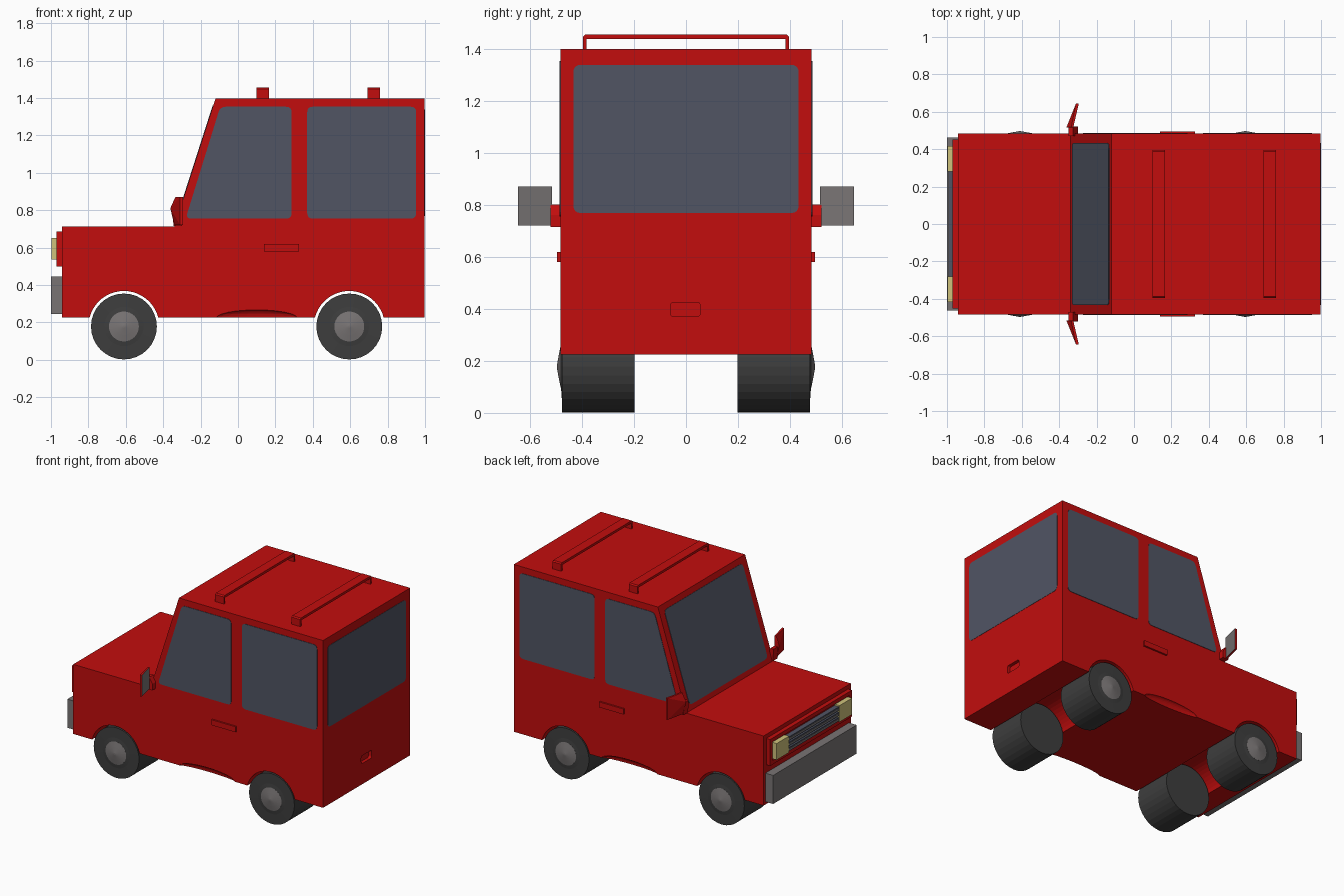
import bpy, bmesh, math
from mathutils import Vector as V

if "Cube" in bpy.data.objects:
    bpy.data.objects.remove(bpy.data.objects["Cube"])


def material(name, rgb):
    m = bpy.data.materials.new(name)
    m.diffuse_color = (*rgb, 1)
    m.use_nodes = True
    m.node_tree.nodes["Principled BSDF"].inputs["Base Color"].default_value = m.diffuse_color
    return m


RED = material("red paint", (0.54, 0.004, 0.004))
GLASS = material("tinted glass", (0.082, 0.09, 0.127))
RUBBER = material("tyre rubber", (0.047, 0.047, 0.047))
METAL = material("grey metal", (0.19, 0.175, 0.175))
LAMP = material("lamp yellow", (0.62, 0.54, 0.2))
X, Y, Z = V((1, 0, 0)), V((0, 1, 0)), V((0, 0, 1))


def finish(name, bm, *mats):
    bmesh.ops.recalc_face_normals(bm, faces=bm.faces)
    me = bpy.data.meshes.new(name)
    bm.to_mesh(me)
    bm.free()
    for m in mats:
        me.materials.append(m)
    ob = bpy.data.objects.new(name, me)
    bpy.context.collection.objects.link(ob)
    return ob


def prism(name, pts, o, u, v, w, mat):
    """Flat profile in the plane (o, u, v), extruded along w."""
    bm = bmesh.new()
    f = bm.faces.new([bm.verts.new(V(o) + u * a + v * b) for a, b in pts])
    r = bmesh.ops.extrude_face_region(bm, geom=[f])
    bmesh.ops.translate(bm, vec=w, verts=[g for g in r["geom"] if isinstance(g, bmesh.types.BMVert)])
    return finish(name, bm, mat)


def box(name, lo, hi, mat):
    d = V(hi) - V(lo)
    return prism(name, [(0, 0), (d.x, 0), (d.x, d.y), (0, d.y)], lo, X, Y, Z * d.z, mat)


def rounded(pts, r, n=4):
    """Round the corners of a polygon."""
    out = []
    for i, p in enumerate(pts):
        p = V(p)
        a = p + (V(pts[i - 1]) - p).normalized() * r
        b = p + (V(pts[(i + 1) % len(pts)]) - p).normalized() * r
        for k in range(n + 1):
            t = k / n
            out.append(a * (1 - t) ** 2 + p * 2 * t * (1 - t) + b * t * t)
    return out


def rect(a, b, c, d):
    return [(a, c), (b, c), (b, d), (a, d)]


# Body shell with wheel arches in the side profile
HW, BOT, AXLE, ARCH = 0.483, 0.225, 0.178, 0.19
WHEELS = (-0.61, 0.595)


def arch(cx):
    s = math.asin((BOT - AXLE) / ARCH)
    return [(cx - ARCH * math.cos(s + (math.pi - 2 * s) * k / 20),
             AXLE + ARCH * math.sin(s + (math.pi - 2 * s) * k / 20)) for k in range(21)]


profile = ([(-0.94, BOT)] + arch(WHEELS[0]) + arch(WHEELS[1]) +
           [(0.998, BOT), (0.998, 1.398), (-0.12, 1.398), (-0.34, 0.713), (-0.94, 0.713)])
body = prism("body", profile, (0, -HW, 0), X, Z, Y * 2 * HW, RED)


def cut(cutter):
    cutter.hide_render = True
    cutter.hide_viewport = True
    cutter.display_type = 'WIRE'
    m = body.modifiers.new("cut", 'BOOLEAN')
    m.operation, m.solver, m.object = 'DIFFERENCE', 'EXACT', cutter


# Recessed rear handle and sill scoops
cut(prism("rear_handle_cutter", rounded(rect(-0.06, 0.055, 0.37, 0.425), 0.015),
          (0.975, 0, 0), Y, Z, X * 0.1, RED))
for s in (-1, 1):
    bm = bmesh.new()
    bmesh.ops.create_uvsphere(bm, u_segments=24, v_segments=12, radius=1)
    for vt in bm.verts:
        vt.co = V((0.1 + vt.co.x * 0.22, s * 0.486 + vt.co.y * 0.03, 0.223 + vt.co.z * 0.044))
    cut(finish("sill_scoop_cutter", bm, RED))

# Side windows, door handles
T = 0.003
front_pane = [(-0.28, 0.755), (0.287, 0.755), (0.287, 1.353), (-0.095, 1.353)]
for s, side in ((-1, "right"), (1, "left")):
    o, w = (0, s * (HW - 0.002), 0), Y * s * (T + 0.002)
    prism(side + "_front_window", rounded(front_pane, 0.03), o, X, Z, w, GLASS)
    prism(side + "_rear_window", rounded(rect(0.37, 0.953, 0.755, 1.353), 0.03), o, X, Z, w, GLASS)
    a, b = sorted((s * 0.475, s * 0.495))
    box(side + "_door_handle", (0.14, a, 0.58), (0.327, b, 0.618), RED)

# Rear window and sloping windscreen
prism("rear_window", rounded(rect(-0.433, 0.433, 0.768, 1.338), 0.03),
      (0.996, 0, 0), Y, Z, X * 0.004, GLASS)
slope = V((0.22, 0, 0.685))
L = slope.length
slope.normalize()
out = V((-slope.z, 0, slope.x))
prism("windscreen", rounded(rect(-0.433, 0.433, 0.035, L - 0.04), 0.03),
      V((-0.34, 0, 0.713)) - out * 0.002, Y, slope, out * 0.005, GLASS)

# Roof rails: thin bridges across the roof
rail = [(-0.395, 1.39), (-0.395, 1.447), (-0.387, 1.455), (0.387, 1.455), (0.395, 1.447), (0.395, 1.39),
        (0.382, 1.39), (0.382, 1.438), (-0.382, 1.438), (-0.382, 1.39)]
for x, n in ((0.1, "front"), (0.692, "rear")):
    prism(n + "_roof_rail", rail, (x, 0, 0), Y, Z, X * 0.067, RED)

# Nose: bumper, grille surround, grille slats, headlamps
box("bumper", (-1, -0.463, 0.245), (-0.93, 0.463, 0.445), METAL)
for z0, z1 in ((0.50, 0.527), (0.658, 0.685)):
    box("grille_surround", (-0.97, -0.453, z0), (-0.93, 0.453, z1), RED)
for y in (-0.453, 0.428):
    box("grille_surround_end", (-0.97, y, 0.527), (-0.93, y + 0.025, 0.658), RED)
box("grille_back", (-0.955, -0.428, 0.527), (-0.935, 0.428, 0.658), RED)
for i in range(3):
    z = 0.54 + i * 0.037
    box("grille_slat", (-0.99, -0.28, z), (-0.95, 0.28, z + 0.026), GLASS)
    box("grille_slat_trim", (-0.992, -0.28, z + 0.006), (-0.99, 0.28, z + 0.018), METAL)
for s in (-1, 1):
    a, b = sorted((s * 0.28, s * 0.418))
    box("headlamp", (-0.996, a, 0.535), (-0.95, b, 0.65), LAMP)


def lathe(name, rings, x, s, mat, n=32):
    """Solid of revolution about a wheel axle; rings are (y, radius)."""
    bm = bmesh.new()
    loops = [[bm.verts.new((x + r * math.cos(2 * math.pi * k / n), s * y,
                            AXLE + r * math.sin(2 * math.pi * k / n))) for k in range(n)]
             for y, r in rings]
    for p, q in zip(loops, loops[1:]):
        for k in range(n):
            j = (k + 1) % n
            bm.faces.new((p[k], p[j], q[j], q[k]))
    bm.faces.new(loops[0])
    bm.faces.new(loops[-1])
    return finish(name, bm, mat)


# Wheels: wide tyre with a shallow domed hub
for x, n in zip(WHEELS, ("front", "rear")):
    for s in (-1, 1):
        lathe(n + "_tyre", [(0.198, 0.176), (0.476, 0.176), (0.478, 0.105), (0.483, 0.07)], x, s, RUBBER)
        lathe(n + "_hub", [(0.46, 0.08), (0.482, 0.08), (0.489, 0.045), (0.496, 0.006)], x, s, METAL)

# Door mirrors: hulled housing with a grey glass face looking back
for s, side in ((-1, "right"), (1, "left")):
    bm = bmesh.new()
    for p in ((-0.325, 0.515, 0.72), (-0.325, 0.515, 0.87), (-0.295, 0.645, 0.72), (-0.295, 0.645, 0.87),
              (-0.362, 0.515, 0.81), (-0.34, 0.515, 0.72), (-0.335, 0.52, 0.87),
              (-0.31, 0.645, 0.87), (-0.31, 0.645, 0.72)):
        bm.verts.new((p[0], s * p[1], p[2]))
    bmesh.ops.convex_hull(bm, input=bm.verts)
    bmesh.ops.recalc_face_normals(bm, faces=bm.faces)
    for f in bm.faces:
        f.material_index = int(f.normal.x > 0.8)
    finish(side + "_mirror", bm, RED, METAL)
    arm = [(-0.345, 0.715), (-0.3, 0.715), (-0.3, 0.76), (-0.325, 0.8), (-0.35, 0.8)]
    prism(side + "_mirror_arm", arm, (0, s * 0.47, 0), X, Z, Y * s * 0.05, RED)
